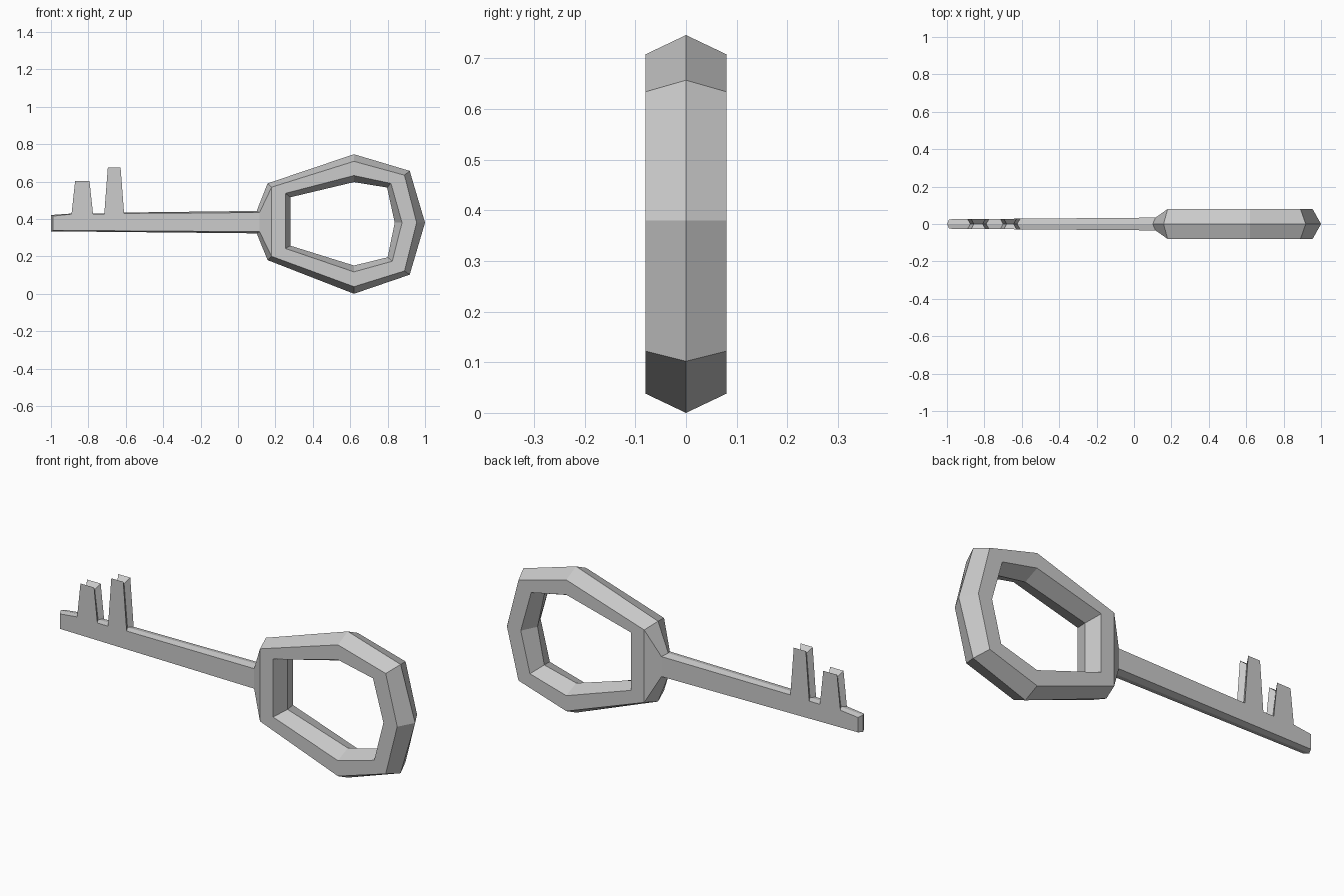
import bpy, bmesh

if "Cube" in bpy.data.objects:
    bpy.data.objects.remove(bpy.data.objects["Cube"])

# Each profile point: (face x, face z, mid-ridge x, mid-ridge z)
bow_outer = [(0.18, 0.57, 0.158, 0.59), (0.62, 0.708, 0.62, 0.746),
             (0.89, 0.634, 0.918, 0.657), (0.955, 0.38, 1.0, 0.38),
             (0.89, 0.122, 0.918, 0.102), (0.62, 0.038, 0.62, 0.0),
             (0.18, 0.20, 0.158, 0.18)]
bow_inner = [(0.254, 0.537, 0.28, 0.516), (0.62, 0.632, 0.62, 0.597),
             (0.818, 0.59, 0.797, 0.568), (0.877, 0.38, 0.838, 0.38),
             (0.825, 0.174, 0.80, 0.195), (0.62, 0.117, 0.62, 0.151),
             (0.254, 0.242, 0.28, 0.257)]


def tooth(x0, x1, top, right_z):
    """Tapered bit with a grooved rim, listed right to left."""
    d, t = 0.015, 0.019
    return [(x1, right_z, x1 - d, right_z + 0.004),
            (x1 - t, top, x1 - t - d, top - 0.025),
            (x0 + t, top, x0 + t + d, top - 0.025),
            (x0, 0.426, x0 + d, 0.43)]


# Shaft outline: neck top, two teeth, tip, neck bottom
shaft = [(0.115, 0.434, 0.10, 0.443)]
shaft += tooth(-0.715, -0.609, 0.676, 0.43)
shaft += tooth(-0.89, -0.775, 0.602, 0.426)
shaft += [(-0.988, 0.415, -1.0, 0.421), (-0.988, 0.339, -1.0, 0.334),
          (0.115, 0.332, 0.10, 0.323)]

bm = bmesh.new()


def loop(points, thickness):
    """Front, middle and back vertices for every profile point."""
    out = []
    for x, z, mx, mz in points:
        y = thickness(x)
        out.append([bm.verts.new(c) for c in ((x, -y, z), (mx, 0, mz), (x, y, z))])
    return out


def rim(a, b):
    """Two facets of the edge between neighbouring points."""
    for k in (0, 1):
        bm.faces.new((a[k], b[k], b[k + 1], a[k + 1]))


outer = loop(bow_outer, lambda x: 0.08)
inner = loop(bow_inner, lambda x: 0.08)
stem = loop(shaft, lambda x: 0.034 + 0.008 * (x - 0.1))
n = len(outer)

# Bow ring
for i in range(n):
    j = (i + 1) % n
    rim(inner[i], inner[j])
    if j:
        rim(outer[i], outer[j])
    for k in (0, 2):
        bm.faces.new((outer[i][k], outer[j][k], inner[j][k], inner[i][k]))

# Neck flare from bow to shaft
rim(outer[0], stem[0])
rim(stem[-1], outer[-1])
for k in (0, 2):
    bm.faces.new((outer[0][k], stem[0][k], stem[-1][k], outer[-1][k]))

# Shaft with teeth
for a, b in zip(stem, stem[1:]):
    rim(a, b)
for k in (0, 2):
    bm.faces.new([s[k] for s in stem])

bmesh.ops.recalc_face_normals(bm, faces=bm.faces)
mesh = bpy.data.meshes.new("key")
bm.to_mesh(mesh)
bm.free()
bpy.context.collection.objects.link(bpy.data.objects.new("key", mesh))
